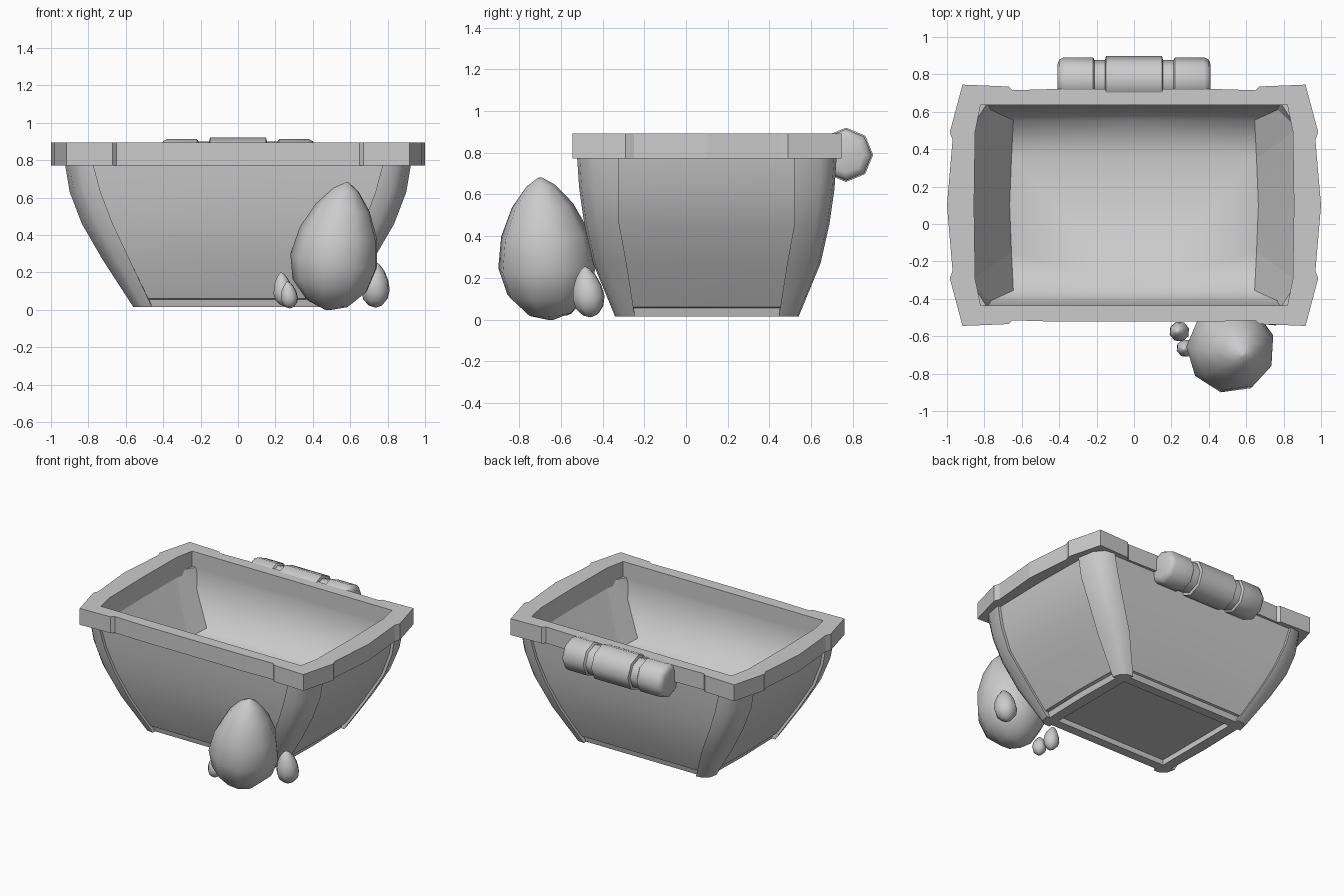
import bpy, bmesh, math
from mathutils import Vector

if "Cube" in bpy.data.objects:
    bpy.data.objects.remove(bpy.data.objects["Cube"])

CY = 0.10  # centre of the tub in y


def finish(name, bm, angle=35):
    bmesh.ops.recalc_face_normals(bm, faces=bm.faces)
    me = bpy.data.meshes.new(name)
    bm.to_mesh(me)
    bm.free()
    ob = bpy.data.objects.new(name, me)
    bpy.context.collection.objects.link(ob)
    bpy.ops.object.select_all(action='DESELECT')
    ob.select_set(True)
    bpy.context.view_layer.objects.active = ob
    bpy.ops.object.shade_smooth_by_angle(angle=math.radians(angle))
    return ob


def loft(name, rings, cap_start=False, cap_end=False, loop=False, angle=35):
    bm = bmesh.new()
    vs = [[bm.verts.new(p) for p in r] for r in rings]
    n = len(rings[0])
    for a, b in zip(vs, vs[1:] + ([vs[0]] if loop else [])):
        for i in range(n):
            j = (i + 1) % n
            bm.faces.new((a[i], a[j], b[j], b[i]))
    if cap_start:
        bm.faces.new(vs[0])
    if cap_end:
        bm.faces.new(vs[-1])
    return finish(name, bm, angle)


def full(q, z):
    """Mirror a quarter outline (from the +x axis to the +y axis) to a full ring."""
    half = q + [(-x, y) for x, y in reversed(q[:-1])]
    pts = half + [(x, -y) for x, y in reversed(half[1:-1])]
    return [(x, y + CY, z) for x, y in pts]


def lathe(name, profile, base, axis, sides, angle=60, spin=0.0):
    """Profile of (distance along axis, radius) turned around a tilted axis."""
    rot = Vector((0, 0, 1)).rotation_difference(Vector(axis))
    rings = []
    for d, r in profile:
        ring = []
        for i in range(sides):
            t = math.tau * i / sides + spin
            ring.append(Vector(base) + rot @ Vector((r * math.cos(t), r * math.sin(t), d)))
        rings.append(ring)
    return loft(name, rings, True, True, angle=angle)


# rim with raised corner blocks
outer = [(1.0, 0), (0.97, 0.35), (0.985, 0.39), (0.917, 0.645),
         (0.67, 0.635), (0.65, 0.615), (0.42, 0.622), (0, 0.622)]
inner = [(0.855, 0), (0.85, 0.35), (0.85, 0.39), (0.82, 0.535),
         (0.67, 0.535), (0.65, 0.535), (0.42, 0.535), (0, 0.535)]
loft("rim", [full(outer, 0.893), full(inner, 0.893),
             full(inner, 0.772), full(outer, 0.772)], loop=True, angle=8)

# inner lining: short upright band, sloped walls, floor
top = [(0.855, 0), (0.85, 0.39), (0.82, 0.535), (0, 0.535)]
floor = [(0.665, 0), (0.655, 0.25), (0.645, 0.455), (0, 0.455)]
lining = loft("inner_lining", [full(top, 0.78), full(top, 0.74), full(floor, 0.40)],
              cap_end=True, angle=85)
me = lining.data
for e in me.edges:  # crisp end panels, soft transition from long walls to floor
    a, b = (me.vertices[i].co for i in e.vertices)
    e.use_edge_sharp = (min(abs(a.x), abs(b.x)) > 0.6 and a.x * b.x > 0
                        and not (abs(a.y - CY) < 0.3 and abs(a.z - b.z) > 0.1))

# tub body, set slightly behind the corner posts: z, half x, half y, post inner x, post inner y
levels = [(0.78, 0.925, 0.622, 0.775, 0.42),
          (0.63, 0.900, 0.612, 0.735, 0.42),
          (0.46, 0.835, 0.588, 0.670, 0.42),
          (0.27, 0.725, 0.545, 0.580, 0.385),
          (0.015, 0.560, 0.440, 0.460, 0.345)]


def core(z, X, Y, xi, yi, s=0.022):
    return full([(X - s * 0.6, 0), (X - s, yi), (xi, Y - s), (0, Y - s)], z)


base = (0.06, 0.588, 0.460, 0.480, 0.354)
loft("tub_body", [core(*l) for l in levels[:4]] + [
    core(*base), core(0.055, 0.565, 0.445, 0.475, 0.35),
    core(0.015, 0.555, 0.435, 0.46, 0.345),
    full([(0.46, 0), (0.46, 0.17), (0.46, 0.345), (0, 0.345)], 0.015),
    full([(0.46, 0), (0.46, 0.17), (0.46, 0.345), (0, 0.345)], 0.055)],
    cap_end=True)

# four curved corner posts
for sx in (-1, 1):
    for sy in (-1, 1):
        rings = []
        for z, X, Y, xi, yi in levels:
            w, d = X - xi, Y - yi
            sec = [(xi, Y - 0.06), (xi, Y), (xi + w * 0.5, Y - d * 0.06),
                   (X - w * 0.14, Y - d * 0.38), (X, yi), (X - 0.06, yi)]
            rings.append([(sx * x, sy * y + CY, z) for x, y in sec])
        side = "right" if sx > 0 else "left"
        loft(("back_" if sy > 0 else "front_") + side + "_post", rings, True, True, angle=40)

# octagonal hinge barrel behind the rim
half = [(0.15, 0.130), (0.155, 0.110), (0.21, 0.110), (0.22, 0.124),
        (0.375, 0.124), (0.40, 0.112), (0.41, 0.085)]
prof = [(-d, r) for d, r in reversed(half)] + half
lathe("hinge_barrel", prof, (0, 0.767, 0.79), (1, 0, 0), 8, angle=50)

# eggs lying against the front right corner
egg_profile = [(0.0, 0.02), (0.05, 0.17), (0.19, 0.305), (0.38, 0.355), (0.60, 0.315),
               (0.80, 0.22), (0.94, 0.105), (1.0, 0.015)]


def egg(name, bottom, tip, wide=1.0, sides=9):
    axis = Vector(tip) - Vector(bottom)
    L = axis.length
    lathe(name, [(d * L, r * L * wide) for d, r in egg_profile], bottom, axis, sides,
          angle=70, spin=0.3)


egg("large_egg", (0.475, -0.645, 0.0), (0.585, -0.70, 0.68), 0.98)
egg("side_egg", (0.735, -0.455, 0.012), (0.735, -0.485, 0.255), 0.92, 8)
egg("small_egg", (0.25, -0.575, 0.02), (0.23, -0.575, 0.20), 0.85, 8)
egg("smallest_egg", (0.28, -0.66, 0.008), (0.265, -0.67, 0.15), 0.95, 8)
